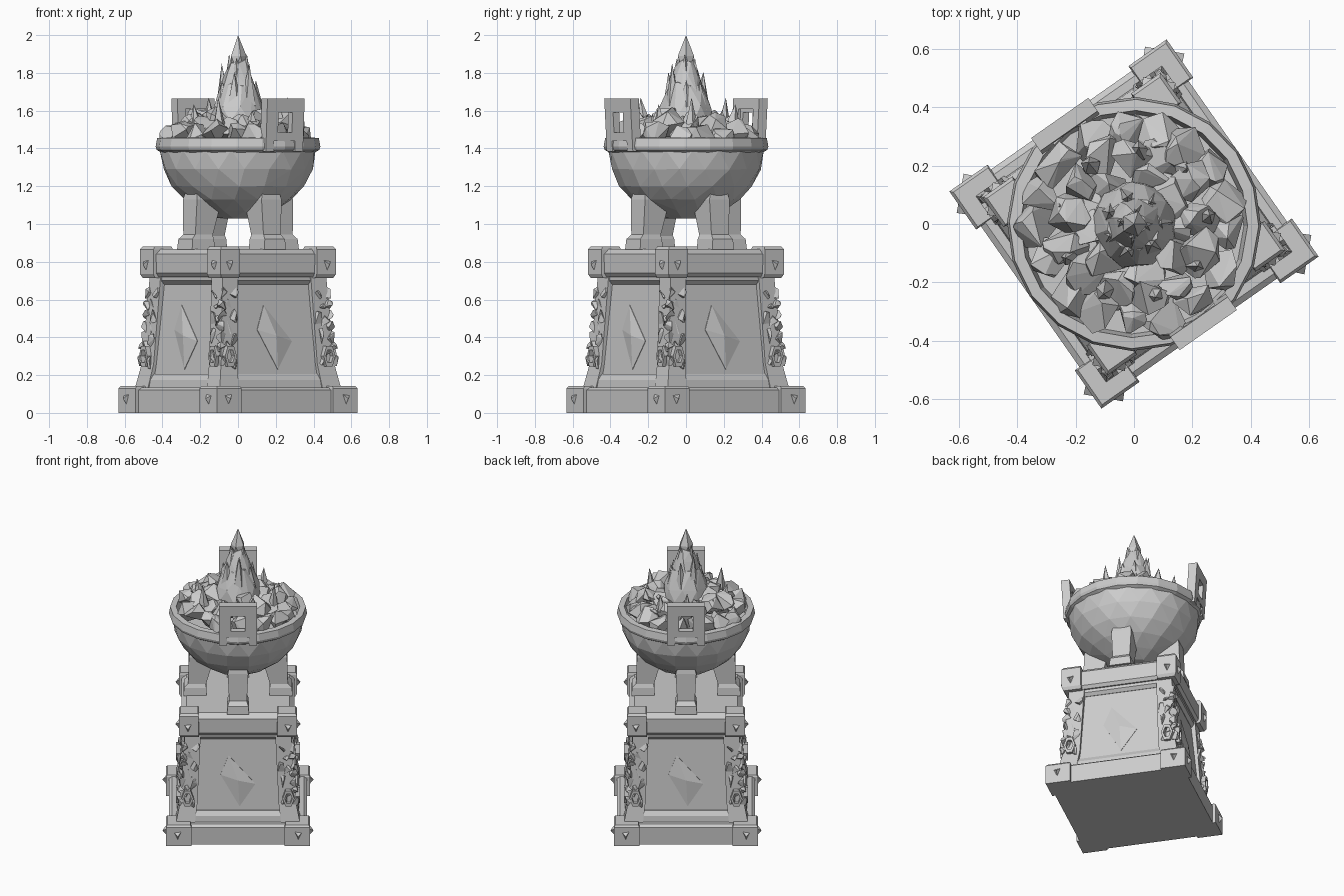
import bpy, bmesh, random
from math import sin, cos, pi, radians
from mathutils import Vector, Matrix

cube = bpy.data.objects.get("Cube")
if cube:
    bpy.data.objects.remove(cube, do_unlink=True)

random.seed(7)
TURN = radians(35)

stone = bpy.data.materials.new("grey_stone")
stone.use_nodes = True
stone.diffuse_color = (0.6, 0.6, 0.6, 1)
stone.node_tree.nodes["Principled BSDF"].inputs["Base Color"].default_value = (0.6, 0.6, 0.6, 1)


def hull(bm, points):
    """Add a convex solid around the points."""
    part = bmesh.new()
    for p in points:
        part.verts.new(p)
    res = bmesh.ops.convex_hull(part, input=part.verts[:])
    loose = [v for v in part.verts if not v.link_faces]
    bmesh.ops.delete(part, geom=loose, context='VERTS')
    bmesh.ops.dissolve_limit(part, angle_limit=0.01, verts=part.verts[:], edges=part.edges[:])
    bmesh.ops.recalc_face_normals(part, faces=part.faces[:])
    mesh = bpy.data.meshes.new("part")
    part.to_mesh(mesh)
    part.free()
    bm.from_mesh(mesh)
    bpy.data.meshes.remove(mesh)


def rect(x0, x1, y0, y1, z):
    return [(x, y, z) for x in (x0, x1) for y in (y0, y1)]


def square(h, z):
    return rect(-h, h, -h, h, z)


def corner(h, w, z):
    return rect(h - w, h, h - w, h, z)


def ring(r, z, n, shift=0.0, jitter=0.0):
    pts = []
    for i in range(n):
        a = 2 * pi * (i + shift) / n
        q = r * (1 + random.uniform(-jitter, jitter))
        pts.append((q * cos(a), q * sin(a), z + random.uniform(-jitter, jitter) * 0.2))
    return pts


def rock(bm, centre, size, stretch=(1, 1, 1), n=13):
    pts = []
    for _ in range(n):
        d = Vector([random.gauss(0, 1) for _ in range(3)]).normalized() * size
        pts.append(Vector(centre) + Vector([d[i] * stretch[i] for i in range(3)]))
    hull(bm, pts)


def finish(name, bm, copies=1):
    """Repeat the mesh around z, turn it with the whole model and link it."""
    source = bm.verts[:] + bm.edges[:] + bm.faces[:]
    for k in range(1, copies):
        dup = bmesh.ops.duplicate(bm, geom=source)["geom"]
        bmesh.ops.rotate(bm, cent=(0, 0, 0), matrix=Matrix.Rotation(2 * pi * k / copies, 3, 'Z'),
                         verts=[g for g in dup if isinstance(g, bmesh.types.BMVert)])
    bmesh.ops.rotate(bm, cent=(0, 0, 0), matrix=Matrix.Rotation(TURN, 3, 'Z'), verts=bm.verts[:])
    mesh = bpy.data.meshes.new(name)
    bm.to_mesh(mesh)
    bm.free()
    mesh.materials.append(stone)
    obj = bpy.data.objects.new(name, mesh)
    bpy.context.collection.objects.link(obj)
    return obj


def solid(name, points, copies=1):
    bm = bmesh.new()
    hull(bm, points)
    return finish(name, bm, copies)


# Plinth and its corner blocks
solid("plinth", square(0.435, 0) + square(0.435, 0.12) + square(0.415, 0.135))
solid("plinth_corner", corner(0.455, 0.16, 0) + corner(0.455, 0.16, 0.13) + corner(0.445, 0.145, 0.142), 4)

# Tapered pedestal with ledges and corner pillars
solid("pedestal_core", square(0.36, 0.13) + square(0.305, 0.73))
solid("lower_ledge", square(0.385, 0.13) + square(0.38, 0.175) + square(0.36, 0.205))
solid("upper_ledge", square(0.312, 0.68) + square(0.33, 0.7) + square(0.33, 0.73))
bm = bmesh.new()
hull(bm, corner(0.392, 0.12, 0.13) + corner(0.366, 0.11, 0.26))
hull(bm, corner(0.366, 0.11, 0.26) + corner(0.335, 0.1, 0.73))
finish("pillar", bm, 4)

# Kite-shaped bosses on the panels
kite = [(-0.06, 0.57), (-0.11, 0.44), (0.01, 0.23), (0.11, 0.38)]
panel = lambda z: 0.36 - 0.055 * (z - 0.13) / 0.6
solid("panel_boss", [(u, -panel(z) - d, z) for u, z in kite for d in (-0.02, 0.003)]
      + [(0.0, -panel(0.41) - 0.022, 0.41)], 4)

# Cap slab
solid("slab", square(0.34, 0.72) + square(0.355, 0.74) + square(0.355, 0.84) + square(0.325, 0.868))
solid("slab_corner", corner(0.362, 0.115, 0.715) + corner(0.373, 0.125, 0.735)
      + corner(0.373, 0.125, 0.865) + corner(0.362, 0.11, 0.88), 4)

# Small studs on every corner block face
bm = bmesh.new()
for h, u, z in ((0.455, 0.38, 0.075), (0.373, 0.315, 0.785)):
    for s in (-1, 1):
        base = [(-0.025 * s, 0.028), (0.027 * s, 0.02), (0, -0.035)]
        hull(bm, [(s * u + a, -h + 0.005, z + b) for a, b in base] + [(s * u, -h - 0.022, z)])
finish("stud", bm, 4)

# Jagged vine ornament wrapped round each pillar
bm = bmesh.new()
for i in range(7):
    z = 0.28 + i * 0.058
    edge = 0.37 - 0.035 * (z - 0.26) / 0.46
    rock(bm, (edge - 0.005, edge - 0.005, z), 0.036, (0.8, 0.8, 1.1), 9)
    for flip in (False, True):
        side = edge - (0.035 if i % 2 else 0.075)
        x, y = (edge, side) if flip else (side, edge)
        s = (0.65, 0.9, 1.4) if flip else (0.9, 0.65, 1.4)
        rock(bm, (x, y, z + random.uniform(-0.02, 0.02)), 0.033, s, 8)
        # Open loop at the foot
        if i == 0:
            loop = [Vector((0.06 * cos(a * pi / 3) * 0.6, 0, 0.06 * sin(a * pi / 3))) for a in range(6)]
            for a in range(6):
                pts = [p * k + Vector((edge - 0.05, edge + d, 0.3))
                       for p in (loop[a], loop[a - 1]) for k in (0.65, 1.05) for d in (-0.01, 0.022)]
                hull(bm, [(p.y, p.x, p.z) if flip else p for p in pts])
finish("vine", bm, 4)

# Legs with wider feet
bm = bmesh.new()
hull(bm, rect(-0.07, 0.07, -0.345, -0.2, 0.865) + rect(-0.065, 0.065, -0.34, -0.2, 0.92)
     + rect(-0.055, 0.055, -0.315, -0.205, 0.945))
hull(bm, rect(-0.055, 0.055, -0.315, -0.205, 0.93) + rect(-0.065, 0.065, -0.31, -0.15, 1.13)
     + rect(-0.05, 0.05, -0.3, -0.15, 1.18))
finish("leg", bm, 4)

# Faceted bowl
points = []
profile = [(0.12, 1.03, 8), (0.2, 1.07, 11), (0.285, 1.13, 14), (0.35, 1.2, 16), (0.397, 1.29, 18), (0.412, 1.39, 18)]
for i, (r, z, n) in enumerate(profile):
    points += ring(r, z, n, 0.5 * (i % 2), 0.012)
solid("bowl", points)

# Rim
bm = bmesh.new()
section = [(0.4, 1.375), (0.43, 1.392), (0.436, 1.41), (0.428, 1.455), (0.39, 1.458), (0.375, 1.38)]
loops = [[bm.verts.new(p) for p in ring(r, z, 20)] for r, z in section]
for i in range(len(loops)):
    a, b = loops[i], loops[(i + 1) % len(loops)]
    for j in range(20):
        k = (j + 1) % 20
        bm.faces.new((a[j], a[k], b[k], b[j]))
bmesh.ops.recalc_face_normals(bm, faces=bm.faces[:])
finish("rim", bm)

# Square handles, leaning slightly outward
bm = bmesh.new()


def bar(x0, x1, z0, z1, thick=0.055):
    pts = []
    for z in (z0, z1):
        out = -0.428 - 0.06 * (z - 1.39)
        pts += rect(x0, x1, out, out + thick, z)
    hull(bm, pts)


bar(-0.12, 0.12, 1.61, 1.665)
for s in (-1, 1):
    bar(s * 0.12, s * 0.068, 1.385, 1.62)
    bar(s * 0.07, s * 0.045, 1.46, 1.615, 0.04)
bar(-0.07, 0.07, 1.44, 1.485, 0.045)
bar(-0.07, 0.07, 1.59, 1.62, 0.04)
finish("handle", bm, 2)

# Heaped coals
bm = bmesh.new()
for count, r, z, size in ((17, 0.32, 1.465, 0.08), (13, 0.235, 1.51, 0.085), (9, 0.15, 1.52, 0.08)):
    for i in range(count):
        a = 2 * pi * (i + random.uniform(-0.2, 0.2)) / count
        q = r + random.uniform(-0.015, 0.015)
        rock(bm, (q * cos(a), q * sin(a), z + random.uniform(-0.025, 0.03)),
             size * random.uniform(0.85, 1.15), (1, 1, 0.95))
finish("coals", bm)

# Flame with ragged tongues
bm = bmesh.new()


def tongue(x, y, z, r, tip, lean=1.1):
    hull(bm, ring_at(x, y, z, r) + [(x * lean, y * lean, tip)])


def ring_at(x, y, z, r):
    return [(x + p[0], y + p[1], p[2]) for p in ring(r, z, 5, random.random(), 0.1)]


hull(bm, ring(0.145, 1.44, 9, 0, 0.04) + ring(0.15, 1.54, 9, 0.5, 0.04)
     + ring(0.135, 1.62, 9, 0, 0.05) + ring(0.095, 1.74, 8, 0.5, 0.06))
hull(bm, ring(0.1, 1.7, 8, 0, 0.06) + ring(0.07, 1.79, 7, 0.5, 0.06) + ring(0.045, 1.86, 6, 0, 0.06))
hull(bm, ring(0.035, 1.83, 5) + ring(0.045, 1.89, 5, 0.5) + [(0, 0, 2.0)])
for i in range(7):
    a = 2 * pi * i / 7 + 0.3
    tongue(0.085 * cos(a), 0.085 * sin(a), 1.62, 0.045, 1.76 + 0.045 * (i % 3), 1.12)
for i in range(4):
    a = 2 * pi * i / 4 + 0.8
    tongue(0.04 * cos(a), 0.04 * sin(a), 1.77, 0.032, 1.88 + 0.02 * (i % 2), 1.2)
# Stray flames between the coals
for i in range(9):
    a = 2 * pi * i / 9 + 0.2
    tongue(0.25 * cos(a), 0.25 * sin(a), 1.53, 0.035, 1.6 + 0.035 * (i % 3), 1.05)
finish("flame", bm)
